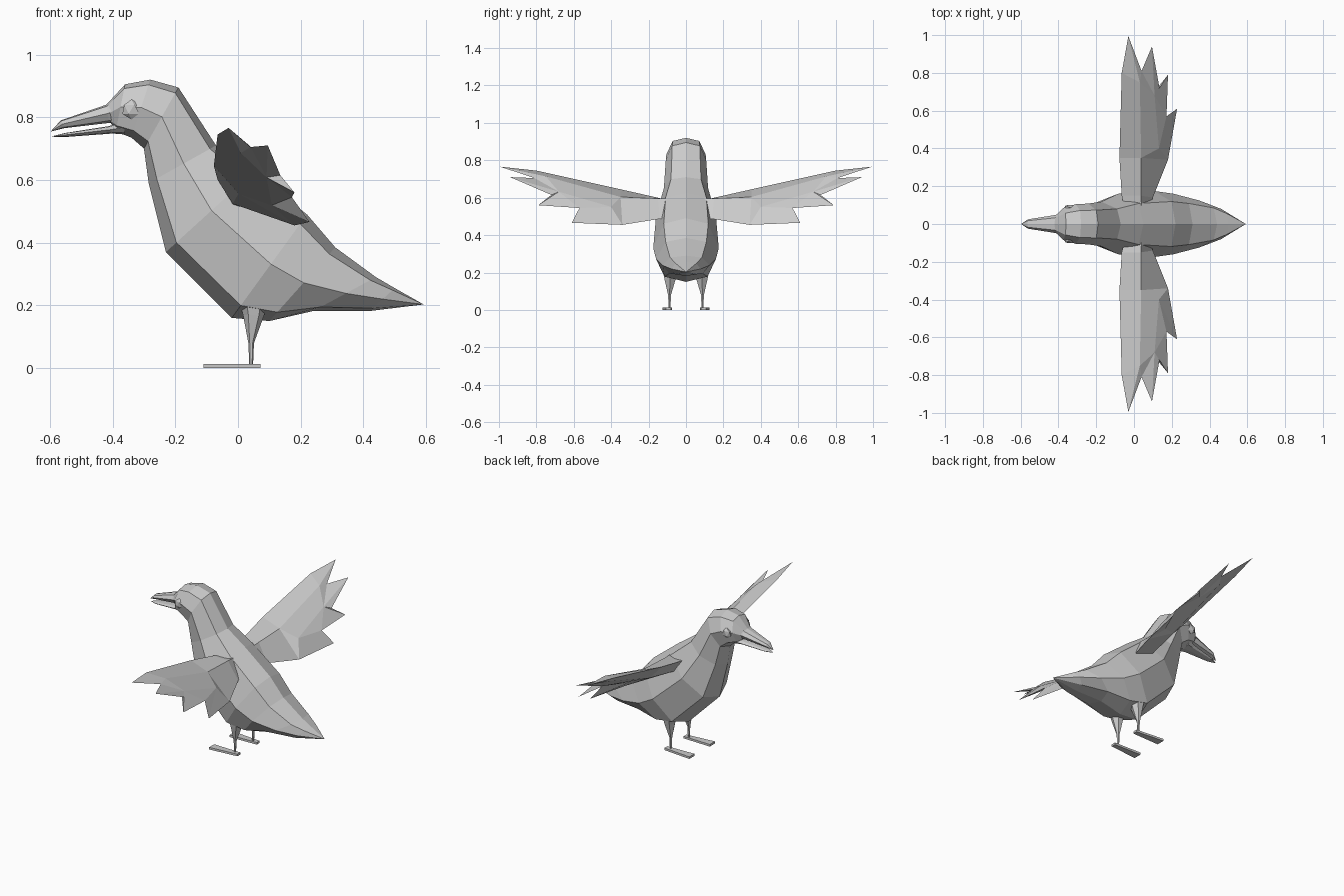
import bpy, bmesh, math
from mathutils import Vector

if "Cube" in bpy.data.objects:
    bpy.data.objects.remove(bpy.data.objects["Cube"])


def finish(name, bm):
    bmesh.ops.remove_doubles(bm, verts=bm.verts, dist=0.0005)
    bmesh.ops.recalc_face_normals(bm, faces=bm.faces)
    me = bpy.data.meshes.new(name)
    bm.to_mesh(me)
    bm.free()
    ob = bpy.data.objects.new(name, me)
    bpy.context.collection.objects.link(ob)
    return ob


# Half section: (share of half width, share of the way from top to bottom)
ROUND = [(0, 0), (.68, .09), (1, .48), (.72, .88), (0, 1)]


def loft(name, rings, tip=None, y0=0, section=ROUND):
    """Rings are (top x, top z, bottom x, bottom z, half width)."""
    bm = bmesh.new()
    full = section + [(-w, t) for w, t in section[-2:0:-1]]
    n = len(full)
    loops = []
    for tx, tz, bx, bz, hw in rings:
        loops.append([bm.verts.new((tx + (bx - tx) * t, y0 + w * hw, tz + (bz - tz) * t))
                      for w, t in full])
    for a, b in zip(loops, loops[1:]):
        for i in range(n):
            j = (i + 1) % n
            bm.faces.new((a[i], a[j], b[j], b[i]))
    bm.faces.new(loops[0])
    if tip:
        v = bm.verts.new(tip)
        for i in range(n):
            bm.faces.new((loops[-1][i], loops[-1][(i + 1) % n], v))
    else:
        bm.faces.new(loops[-1])
    return finish(name, bm)


# Head, breast, back and tail in one sweep
loft("body", [
    (-.42, .84, -.405, .78, .045),
    (-.36, .905, -.39, .755, .085),
    (-.28, .92, -.34, .735, .105),
    (-.19, .895, -.30, .70, .108),
    (-.07, .71, -.285, .59, .118),
    (.05, .625, -.23, .37, .16),
    (.22, .49, -.02, .16, .175),
    (.31, .385, .10, .15, .16),
    (.44, .29, .24, .182, .125),
    (.50, .255, .42, .182, .08)], tip=(.592, 0, .203))

# Beak halves
loft("upper_beak", [
    (-.40, .855, -.385, .782, .055),
    (-.42, .84, -.41, .782, .048),
    (-.565, .79, -.555, .765, .025)], tip=(-.598, 0, .754))
loft("lower_beak", [
    (-.36, .79, -.36, .745, .06),
    (-.41, .772, -.40, .748, .045),
    (-.55, .75, -.55, .737, .022)], tip=(-.598, 0, .738))


def wing(name, s):
    # Outline: leading edge, then feather tips and notches back to the root
    edge = [(-.05, .08, .58), (-.065, .15, .60), (-.077, .35, .645), (-.065, .80, .745),
            (-.03, .995, .766), (.04, .81, .705), (.095, .94, .71),
            (.135, .72, .615), (.18, .79, .56), (.172, .57, .545),
            (.228, .61, .466), (.18, .34, .455), (.10, .14, .487), (.08, .08, .49)]
    # Ridge points carrying the thickness: x, y, z, half thickness
    ridge = [(.01, .08, .555, .05), (.01, .15, .56, .045), (.02, .35, .58, .03),
             (.02, .75, .70, .018), (.10, .68, .62, .015), (.12, .40, .535, .02)]
    faces = [("e0", "e1", "r1", "r0"), ("e1", "e2", "r2", "r1"), ("e2", "e3", "r3", "r2"),
             ("e3", "e4", "r3"), ("e4", "e5", "r3"), ("e5", "r4", "r3"),
             ("e5", "e6", "r4"), ("e6", "e7", "r4"), ("e7", "e8", "r4"),
             ("e8", "e9", "r4"), ("e9", "r5", "r4"), ("e9", "e10", "r5"),
             ("e10", "e11", "r5"), ("r2", "r3", "r4", "r5"), ("r2", "r5", "e11"),
             ("r1", "r2", "e11", "e12"), ("r0", "r1", "e12", "e13")]
    bm = bmesh.new()
    v = {f"e{i}": bm.verts.new((x, s * y, z)) for i, (x, y, z) in enumerate(edge)}
    for side in (1, -1):
        for i, (x, y, z, t) in enumerate(ridge):
            v[f"r{i}"] = bm.verts.new((x + side * t * .6, s * y, z + side * t * .8))
        for f in faces:
            bm.faces.new([v[k] for k in f])
    finish(name, bm)


for side, s in (("left", -1), ("right", 1)):
    wing(side + "_wing", s)

    # Thigh tapering into a thin shank
    bm = bmesh.new()
    loops = []
    for x, y, z, rx, ry in ((.05, .085, .23, .05, .05), (.05, .085, .17, .034, .036),
                            (.042, .088, .08, .009, .009), (.042, .088, .01, .006, .006)):
        loops.append([bm.verts.new((x + rx * math.cos(a), s * (y + ry * math.sin(a)), z))
                      for a in [k * math.tau / 6 for k in range(6)]])
    for a, b in zip(loops, loops[1:]):
        for i in range(6):
            bm.faces.new((a[i], a[(i + 1) % 6], b[(i + 1) % 6], b[i]))
    bm.faces.new(loops[0])
    bm.faces.new(loops[-1])
    finish(side + "_leg", bm)

    # Flat foot, wider at the toes
    bm = bmesh.new()
    base = [bm.verts.new((x, s * y, 0)) for x, y in
            ((-.11, .075), (-.11, .125), (.072, .108), (.072, .08))]
    face = bm.faces.new(base)
    ext = bmesh.ops.extrude_face_region(bm, geom=[face])["geom"]
    for g in ext:
        if isinstance(g, bmesh.types.BMVert):
            g.co.z = .013
    bm.faces.new(base) if not face.is_valid else None
    finish(side + "_foot", bm)

    # Low faceted eye
    bm = bmesh.new()
    bmesh.ops.create_icosphere(bm, subdivisions=1, radius=.032)
    for p in bm.verts:
        p.co = Vector((p.co.x, p.co.y * .5, p.co.z)) + Vector((-.34, s * .088, .825))
    finish(side + "_eye", bm)
